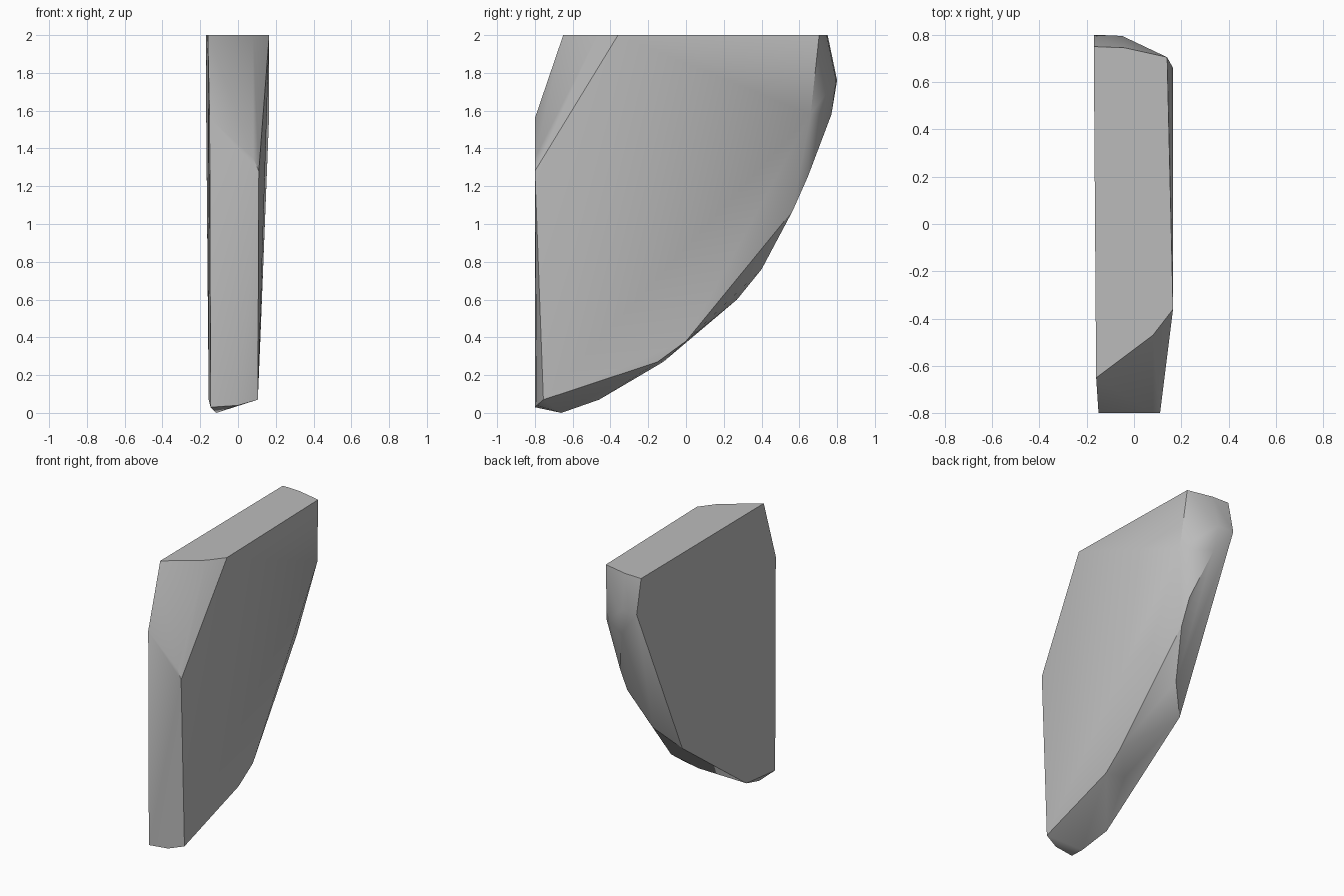
import bpy
import bmesh
import math

cube = bpy.data.objects.get("Cube")
if cube:
    bpy.data.objects.remove(cube, do_unlink=True)

# Single grey stone material
stone = bpy.data.materials.new("grey_stone")
stone.use_nodes = True
grey = (0.5, 0.5, 0.5, 1.0)
stone.diffuse_color = grey
stone.node_tree.nodes["Principled BSDF"].inputs["Base Color"].default_value = grey

# Corners of the left broad face
left_side = [
    (.165, -.36, 2), (.14, .705, 2), (.165, .66, 1.58), (.07, .645, 1.25),
    (.07, .565, 1.07), (.118, 0, .38), (.11, -.15, .27),
    (.105, -.755, .07), (.11, -.8, 1.28),
]
# Corners of the right broad face
right_side = [
    (-.16, -.65, 2), (-.15, -.8, 1.56), (-.145, -.8, .03), (-.155, -.46, .07),
    (-.16, .27, .6), (-.17, .8, 1.76), (-.17, .75, 2),
]
# Worn rim between the two faces
rim = [
    (.08, -.47, 2), (.08, -.8, 1.35), (0, -.79, .04), (-.115, -.66, 0),
    (-.02, -.12, .27), (-.02, .4, .76), (-.03, .77, 1.58),
    (-.05, .795, 1.76), (-.04, .745, 2),
]

# Wrap the corners in a convex chunk
bm = bmesh.new()
for corner in left_side + right_side + rim:
    bm.verts.new(corner)
hull = bmesh.ops.convex_hull(bm, input=bm.verts)
loose = [v for v in bm.verts if not v.link_faces]
bmesh.ops.delete(bm, geom=loose, context="VERTS")
bmesh.ops.recalc_face_normals(bm, faces=bm.faces)

mesh = bpy.data.meshes.new("stone_shard")
bm.to_mesh(mesh)
bm.free()
mesh.materials.append(stone)
shard = bpy.data.objects.new("stone_shard", mesh)
bpy.context.collection.objects.link(shard)

# Soft facets with crisp outer edges
bpy.ops.object.select_all(action="DESELECT")
shard.select_set(True)
bpy.context.view_layer.objects.active = shard
bpy.ops.object.shade_smooth_by_angle(angle=math.radians(30))
